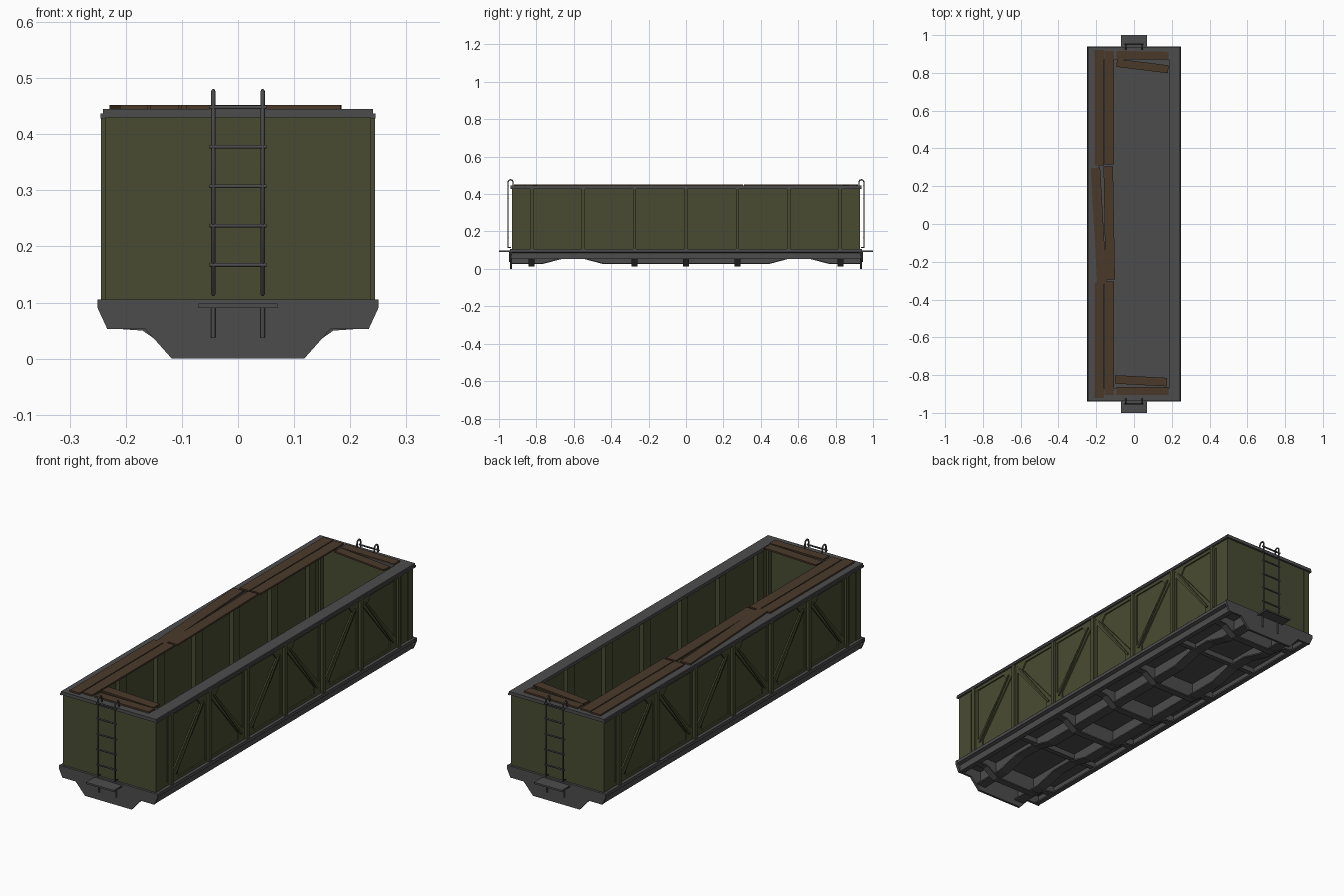
import bpy, bmesh, math
from mathutils import Vector

if "Cube" in bpy.data.objects:
    bpy.data.objects.remove(bpy.data.objects["Cube"])


def material(name, rgb):
    m = bpy.data.materials.new(name)
    m.diffuse_color = (*rgb, 1)
    m.use_nodes = True
    m.node_tree.nodes["Principled BSDF"].inputs["Base Color"].default_value = m.diffuse_color
    return m


GRAY = material("dark gray steel", (0.073, 0.073, 0.073))
OLIVE = material("olive paint", (0.066, 0.071, 0.032))
BROWN = material("brown wood", (0.068, 0.041, 0.023))


def prism(bm, pts, axis, lo, hi):
    """Extrude a 2D outline along an axis: X uses (y,z), Y uses (x,z), Z uses (x,y)."""
    def place(p, d):
        return {"X": (d, p[0], p[1]), "Y": (p[0], d, p[1]), "Z": (p[0], p[1], d)}[axis]
    a = [bm.verts.new(place(p, lo)) for p in pts]
    b = [bm.verts.new(place(p, hi)) for p in pts]
    fs = [bm.faces.new(a), bm.faces.new(b[::-1])]
    n = len(pts)
    for i in range(n):
        j = (i + 1) % n
        fs.append(bm.faces.new((a[i], b[i], b[j], a[j])))
    bmesh.ops.recalc_face_normals(bm, faces=fs)


def box(bm, x0, x1, y0, y1, z0, z1):
    prism(bm, [(x0, y0), (x1, y0), (x1, y1), (x0, y1)], "Z", z0, z1)


def finish(bm, name, mat):
    me = bpy.data.meshes.new(name)
    bm.to_mesh(me)
    bm.free()
    me.materials.append(mat)
    ob = bpy.data.objects.new(name, me)
    bpy.context.collection.objects.link(ob)
    return ob


def span(s, a, b):
    return sorted((s * a, s * b))


def thick(path, t):
    return list(path) + [(a, b + t) for a, b in reversed(path)]


def rods(name, paths, r, mat):
    cu = bpy.data.curves.new(name, "CURVE")
    cu.dimensions = "3D"
    cu.bevel_depth = r
    cu.bevel_resolution = 1
    cu.use_fill_caps = True
    for path in paths:
        sp = cu.splines.new("POLY")
        sp.points.add(len(path) - 1)
        for p, c in zip(sp.points, path):
            p.co = (*c, 1)
    cu.materials.append(mat)
    bpy.context.collection.objects.link(bpy.data.objects.new(name, cu))


# Side and end walls
bm = bmesh.new()
for s in (-1, 1):
    box(bm, *span(s, 0.218, 0.228), -0.925, 0.925, 0.10, 0.432)
    box(bm, -0.228, 0.228, *span(s, 0.915, 0.926), 0.10, 0.432)
    for t in (-1, 1):
        # corner posts wrapped around each corner
        box(bm, *span(s, 0.207, 0.236), *span(t, 0.895, 0.93), 0.10, 0.432)
        box(bm, *span(s, 0.225, 0.234), *span(t, 0.85, 0.90), 0.10, 0.432)
finish(bm, "wall_panels", OLIVE)

# Outer and inner wall posts
POSTS = [-0.825, -0.55, -0.275, 0, 0.275, 0.55, 0.825]
bm = bmesh.new()
for s in (-1, 1):
    for y in POSTS:
        box(bm, *span(s, 0.225, 0.244), y - 0.009, y + 0.009, 0.10, 0.43)
        box(bm, *span(s, 0.225, 0.233), y - 0.02, y + 0.02, 0.10, 0.43)
        box(bm, *span(s, 0.198, 0.22), y - 0.024, y + 0.024, 0.10, 0.43)
finish(bm, "wall_posts", OLIVE)

# Diagonal braces with corner gussets and panel edging
bm = bmesh.new()
for s in (-1, 1):
    for i in range(6):
        a, b = POSTS[i] + 0.02, POSTS[i + 1] - 0.02
        lo, hi = (a, b) if i % 2 == 0 else (b, a)   # bottom and top ends
        d = 1 if hi > lo else -1
        x0, x1 = span(s, 0.225, 0.234)
        w = 0.019
        prism(bm, [(lo, 0.155), (lo, 0.115), (lo + d * 0.035, 0.115), (lo + d * 0.035, 0.15),
                   (hi - d * 0.01, 0.375), (hi, 0.385), (hi, 0.425), (hi - d * 0.065, 0.425),
                   (hi - d * 0.035, 0.385), (lo + d * 0.012, 0.168)], "X", x0, x1)
        # thin raised rib along the brace
        x0, x1 = span(s, 0.23, 0.239)
        prism(bm, [(lo + d * 0.012, 0.14), (lo + d * 0.02, 0.137),
                   (hi - d * 0.012, 0.395), (hi - d * 0.02, 0.398)], "X", x0, x1)
    box(bm, *span(s, 0.225, 0.234), -0.9, 0.9, 0.415, 0.43)
    box(bm, *span(s, 0.225, 0.234), -0.9, 0.9, 0.10, 0.118)
finish(bm, "side_braces", OLIVE)

# End wall cover plates
bm = bmesh.new()
for t in (-1, 1):
    box(bm, -0.207, 0.207, *span(t, 0.92, 0.929), 0.10, 0.43)
finish(bm, "end_plates", OLIVE)

# Top rim with a shallow outer lip
bm = bmesh.new()
for s in (-1, 1):
    box(bm, *span(s, 0.185, 0.241), -0.938, 0.938, 0.43, 0.445)
    box(bm, *span(s, 0.236, 0.245), -0.938, 0.938, 0.428, 0.437)
    box(bm, -0.185, 0.185, *span(s, 0.872, 0.938), 0.43, 0.445)
finish(bm, "top_rim", GRAY)

# Floor and channel-shaped side sills
bm = bmesh.new()
box(bm, -0.236, 0.236, -0.93, 0.93, 0.094, 0.104)
for s in (-1, 1):
    prism(bm, [(s * x, z) for x, z in [(0.248, 0.105), (0.225, 0.105), (0.225, 0.061), (0.208, 0.061),
               (0.208, 0.054), (0.232, 0.054), (0.232, 0.085), (0.248, 0.09)]], "Y", -0.93, 0.93)
finish(bm, "floor_and_side_sills", GRAY)

# End beams
END = [(0.118, 0), (0.165, 0.053), (0.233, 0.053), (0.25, 0.09), (0.25, 0.105)]
bm = bmesh.new()
for t in (-1, 1):
    prism(bm, END + [(-x, z) for x, z in reversed(END)], "Y", *span(t, 0.929, 0.94))
finish(bm, "end_beams", GRAY)

# Long centre sills, raised above the wheel bays
HALF = [(0.44, 0.025), (0.55, 0.054), (0.66, 0.054), (0.77, 0.025), (0.93, 0.025)]
WAVE = [(-y, z) for y, z in reversed(HALF)] + HALF
bm = bmesh.new()
for s in (-1, 1):
    prism(bm, WAVE + [(0.93, 0.096), (-0.93, 0.096)], "X", *span(s, 0.105, 0.113))
    prism(bm, thick(WAVE, 0.006), "X", *span(s, 0.085, 0.133))
finish(bm, "centre_sills", GRAY)

# Cross bearers with bottom flanges
BEAR = [(-0.228, 0.054), (-0.17, 0.05), (-0.115, 0.012), (0.115, 0.012), (0.17, 0.05), (0.228, 0.054)]
bm = bmesh.new()
for y in (-0.825, -0.275, 0, 0.275, 0.825):
    prism(bm, BEAR + [(0.228, 0.096), (-0.228, 0.096)], "Y", y - 0.004, y + 0.004)
    prism(bm, thick(BEAR, 0.006), "Y", y - 0.016, y + 0.016)
for y in (-0.55, 0.55):
    box(bm, -0.228, 0.228, y - 0.012, y + 0.012, 0.07, 0.096)
finish(bm, "cross_bearers", GRAY)

# End steps
bm = bmesh.new()
for t in (-1, 1):
    box(bm, -0.07, 0.07, *span(t, 0.938, 1.0), 0.094, 0.098)
    box(bm, -0.07, 0.07, *span(t, 0.995, 1.0), 0.09, 0.098)
    for s in (-1, 1):
        box(bm, *span(s, 0.065, 0.07), *span(t, 0.938, 1.0), 0.09, 0.098)
finish(bm, "end_steps", GRAY)

# Ladders with hooked rails, and grab stubs below the steps
paths = []
for t in (-1, 1):
    for x in (-0.044, 0.044):
        hook = [(x, t * (0.938 + 0.013 * math.cos(a)), 0.464 + 0.013 * math.sin(a))
                for a in [math.pi * k / 6 for k in range(7)]]
        paths.append([(x, t * 0.936, 0.115), (x, t * 0.951, 0.115)] + hook + [(x, t * 0.925, 0.442)])
        paths.append([(x, t * 0.944, 0.038), (x, t * 0.944, 0.095)])
    for k in range(5):
        z = 0.167 + 0.0702 * k
        paths.append([(-0.051, t * 0.951, z), (0.051, t * 0.951, z)])
rods("end_ladders", paths, 0.0037, GRAY)

# Loose wooden planks: x, y, width, length, angle in degrees
PLANKS = [(-0.185, 0.615, 0.05, 0.61, 0), (-0.131, 0.615, 0.05, 0.60, 0),
          (-0.187, -0.01, 0.05, 0.615, 3.2), (-0.131, 0.005, 0.05, 0.60, 1.0),
          (-0.185, -0.615, 0.05, 0.61, 0), (-0.131, -0.605, 0.05, 0.60, 0),
          (0.045, 0.893, 0.275, 0.042, -1), (0.045, 0.836, 0.275, 0.042, -7),
          (0.045, -0.885, 0.275, 0.042, 0), (0.037, -0.83, 0.275, 0.045, -3)]
bm = bmesh.new()
for x, y, w, l, ang in PLANKS:
    c, s = math.cos(math.radians(ang)), math.sin(math.radians(ang))
    prism(bm, [(x + c * u * w / 2 - s * v * l / 2, y + s * u * w / 2 + c * v * l / 2)
               for u, v in [(-1, -1), (1, -1), (1, 1), (-1, 1)]], "Z", 0.4445, 0.452)
finish(bm, "rim_planks", BROWN)
